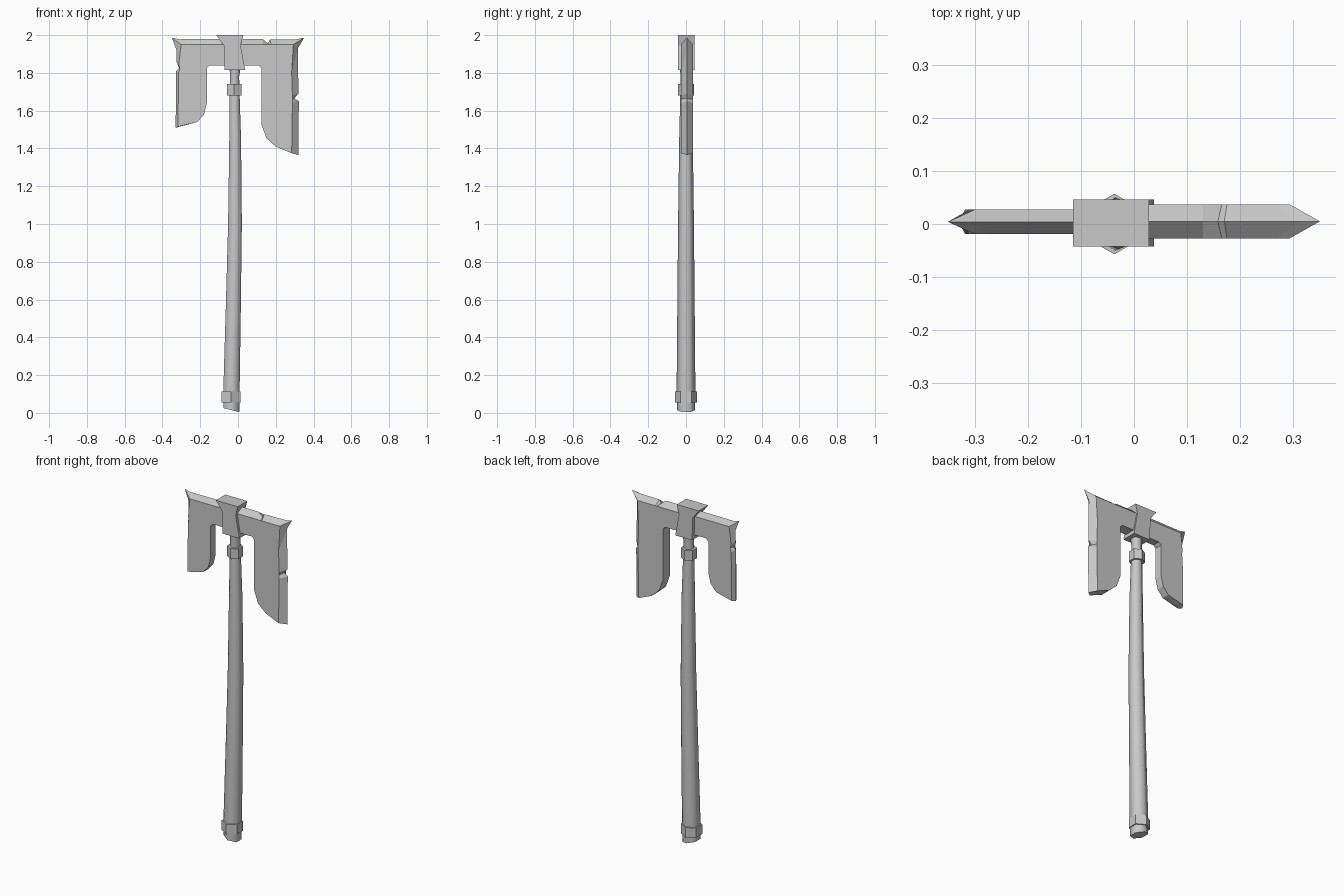
import bpy, bmesh, math

cube = bpy.data.objects.get("Cube")
if cube:
    bpy.data.objects.remove(cube, do_unlink=True)

grey = bpy.data.materials.new("plain grey")
grey.use_nodes = True
GREY = (0.58, 0.58, 0.58, 1)
grey.diffuse_color = GREY
grey.node_tree.nodes["Principled BSDF"].inputs["Base Color"].default_value = GREY


def finish(name, bm):
    """Turn a bmesh into a named, flat shaded object."""
    bmesh.ops.recalc_face_normals(bm, faces=bm.faces)
    mesh = bpy.data.meshes.new(name)
    bm.to_mesh(mesh)
    bm.free()
    mesh.materials.append(grey)
    obj = bpy.data.objects.new(name, mesh)
    bpy.context.collection.objects.link(obj)
    return obj


def bridge(bm, a, b):
    for i in range(len(a)):
        j = (i + 1) % len(a)
        bm.faces.new((a[i], a[j], b[j], b[i]))


def stack(bm, rings):
    """Skin a list of rings and close both ends."""
    for a, b in zip(rings, rings[1:]):
        bridge(bm, a, b)
    bm.faces.new(rings[0])
    bm.faces.new(rings[-1])


def hex_loft(name, sections, slant=0):
    """Six sided loft; sections hold height, centre x and radius."""
    bm = bmesh.new()
    rings = []
    for k, (z, cx, r) in enumerate(sections):
        ring = []
        for i in range(6):
            a = math.pi / 2 + i * math.tau / 6
            drop = slant * math.cos(a) if k == 0 else 0
            ring.append(bm.verts.new((cx + r * math.cos(a), r * math.sin(a), z - drop)))
        rings.append(ring)
    stack(bm, rings)
    return finish(name, bm)


def plate(name, outline, half, y=0.0, edge=None):
    """Outline on both sides with a middle ring; edge moves middle points out to a sharp rim."""
    edge = edge or {}
    middle = [edge.get(i, p) for i, p in enumerate(outline)]
    bm = bmesh.new()
    rings = [[bm.verts.new((x, y + dy, z)) for x, z in pts]
             for pts, dy in ((outline, -half), (middle, 0), (outline, half))]
    stack(bm, rings)
    return finish(name, bm)


# Handle, slightly bent, with a slanted butt
handle = hex_loft("handle", [
    (0.015, -0.035, 0.048), (0.1, -0.035, 0.05), (0.55, -0.025, 0.046),
    (1.0, -0.016, 0.042), (1.45, -0.015, 0.036), (1.7, -0.018, 0.03),
    (1.78, -0.018, 0.028), (1.84, -0.015, 0.035)], slant=0.012)
bpy.ops.object.select_all(action="DESELECT")
handle.select_set(True)
bpy.context.view_layer.objects.active = handle
bpy.ops.object.shade_smooth_by_angle(angle=math.radians(65))

# Collars
hex_loft("butt_collar", [(0.055, -0.037, 0.057), (0.112, -0.037, 0.057)])
hex_loft("neck_collar", [(1.68, -0.02, 0.043), (1.74, -0.02, 0.043)])

# Flared block that holds the blades
plate("head_block", [(-0.115, 2), (-0.075, 1.945), (-0.072, 1.815),
                     (0.038, 1.815), (0.014, 1.945), (0.028, 2)], 0.044, 0.002)

# Short blade: the first points carry the sharp rim
plate("right_blade", [
    (-0.04, 1.95), (-0.27, 1.95), (-0.3, 1.95), (-0.31, 1.88), (-0.313, 1.84),
    (-0.308, 1.825), (-0.314, 1.8), (-0.318, 1.515),
    (-0.215, 1.54), (-0.18, 1.58), (-0.165, 1.64), (-0.165, 1.825),
    (-0.15, 1.84), (-0.04, 1.84)], 0.023, 0.004,
    dict(enumerate([
        (-0.04, 1.98), (-0.31, 1.978), (-0.35, 1.986), (-0.325, 1.92), (-0.326, 1.86),
        (-0.312, 1.825), (-0.328, 1.81), (-0.33, 1.51)])))

# Long blade, chipped on its top and outer edges
plate("left_blade", [
    (0, 1.95), (0.13, 1.95), (0.165, 1.95), (0.175, 1.95), (0.27, 1.95), (0.293, 1.95),
    (0.284, 1.8), (0.288, 1.68), (0.288, 1.66), (0.288, 1.64), (0.284, 1.375),
    (0.2, 1.41), (0.15, 1.455), (0.125, 1.525), (0.125, 1.825),
    (0.11, 1.84), (0, 1.84)], 0.032, 0.005,
    dict(enumerate([
        (0, 1.98), (0.13, 1.98), (0.158, 1.957), (0.17, 1.976), (0.31, 1.978), (0.35, 1.986),
        (0.317, 1.93), (0.32, 1.69), (0.298, 1.665), (0.322, 1.65), (0.32, 1.365)])))
